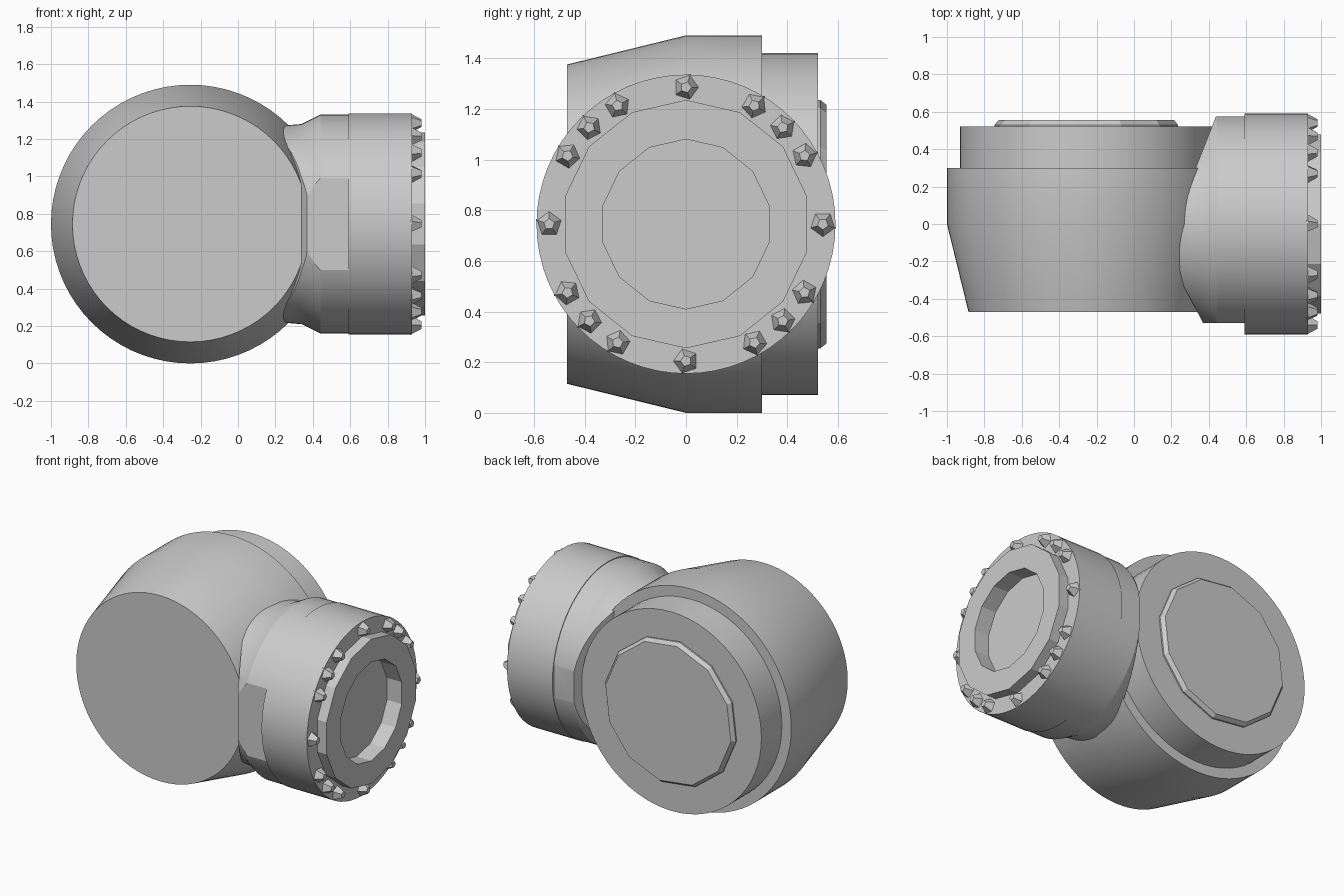
import bpy
import bmesh
from math import cos, sin, tau, radians
from mathutils import Matrix, Vector

cube = bpy.data.objects.get("Cube")
if cube:
    bpy.data.objects.remove(cube)

HOUSING = Vector((-0.255, 0, 0.745))   # drum axis runs along y
OUTLET = Vector((0, 0, 0.745))         # outlet axis runs along x

grey = bpy.data.materials.new("light grey metal")
grey.use_nodes = True
colour = (0.6, 0.6, 0.6, 1)
grey.diffuse_color = colour
grey.node_tree.nodes["Principled BSDF"].inputs["Base Color"].default_value = colour


def finish(name, bm, smooth=True):
    bmesh.ops.recalc_face_normals(bm, faces=bm.faces)
    mesh = bpy.data.meshes.new(name)
    bm.to_mesh(mesh)
    bm.free()
    mesh.materials.append(grey)
    obj = bpy.data.objects.new(name, mesh)
    bpy.context.collection.objects.link(obj)
    if smooth:
        bpy.ops.object.select_all(action='DESELECT')
        obj.select_set(True)
        bpy.context.view_layer.objects.active = obj
        bpy.ops.object.shade_smooth_by_angle(angle=radians(25))
    return obj


def lathe(profile, axis, centre, sides, turn=0.0):
    """Closed solid of revolution from (radius, distance along axis) pairs."""
    bm = bmesh.new()
    rings = []
    for r, d in profile:
        ring = []
        for i in range(sides):
            a = tau * i / sides + turn
            u, w = r * cos(a), r * sin(a)
            p = (u, d, w) if axis == 'y' else (d, u, w)
            ring.append(bm.verts.new(centre + Vector(p)))
        rings.append(ring)
    for lower, upper in zip(rings, rings[1:]):
        for i in range(sides):
            j = (i + 1) % sides
            bm.faces.new((lower[i], lower[j], upper[j], upper[i]))
    bm.faces.new(rings[0])
    bm.faces.new(rings[-1])
    return bm


def slice_off(bm, point, normal):
    """Cut away everything on the normal side and close the cut."""
    geom = bm.verts[:] + bm.edges[:] + bm.faces[:]
    cut = bmesh.ops.bisect_plane(bm, geom=geom, plane_co=point,
                                 plane_no=normal, clear_outer=True)
    edges = [e for e in cut["geom_cut"] if isinstance(e, bmesh.types.BMEdge)]
    bmesh.ops.edgeloop_fill(bm, edges=edges)


# Main drum: tapered front, straight middle, stepped back
finish("drum_housing", lathe([(0.63, -0.47), (0.745, 0), (0.745, 0.30)],
                             'y', HOUSING, 72))
finish("drum_back_step", lathe([(0.675, 0.2), (0.675, 0.52)], 'y', HOUSING, 64))
finish("back_cover", lathe([(0.495, 0.5), (0.495, 0.53), (0.475, 0.555)],
                           'y', HOUSING, 12, radians(8)), smooth=False)

# Neck between drum and outlet, flattened at front and back
neck = lathe([(0.5, 0.0), (0.53, 0.28), (0.535, 0.34), (0.585, 0.44), (0.585, 0.6)],
             'x', OUTLET, 64)
slice_off(neck, (0.4, -0.53, 0.745), (0, -1, 0))
slice_off(neck, (0.37, -0.53, 0.745), (-0.19, -0.1, 0))
slice_off(neck, (0.4, 0.575, 0.745), (0, 1, 0))
slice_off(neck, (0.33, 0.30, 0.745), (-0.28, 0.11, 0))
finish("neck", neck)

# Outlet flange and raised ring with a sunken centre
finish("outlet_flange", lathe([(0.45, 0.59), (0.59, 0.59), (0.59, 0.93),
                               (0.45, 0.93), (0.45, 0.8)], 'x', OUTLET, 64))
finish("outlet_ring", lathe([(0.335, 0.89), (0.335, 1.0), (0.49, 1.0),
                             (0.49, 0.86)], 'x', OUTLET, 14, tau / 28))

# Faceted bolts around the flange, four groups of four
bolts = bmesh.new()
for quarter in range(4):
    for step in (0, 30, 45, 60):
        a = radians(quarter * 90 + step)
        place = (Matrix.Translation(OUTLET + Vector((0.95, 0.54 * sin(a), 0.54 * cos(a))))
                 @ Matrix.Rotation(-a, 4, 'X') @ Matrix.Rotation(radians(90), 4, 'Y'))
        bmesh.ops.create_cone(bolts, cap_ends=True, segments=5, radius1=0.055,
                              radius2=0.022, depth=0.06, matrix=place)
finish("flange_bolts", bolts, smooth=False)
